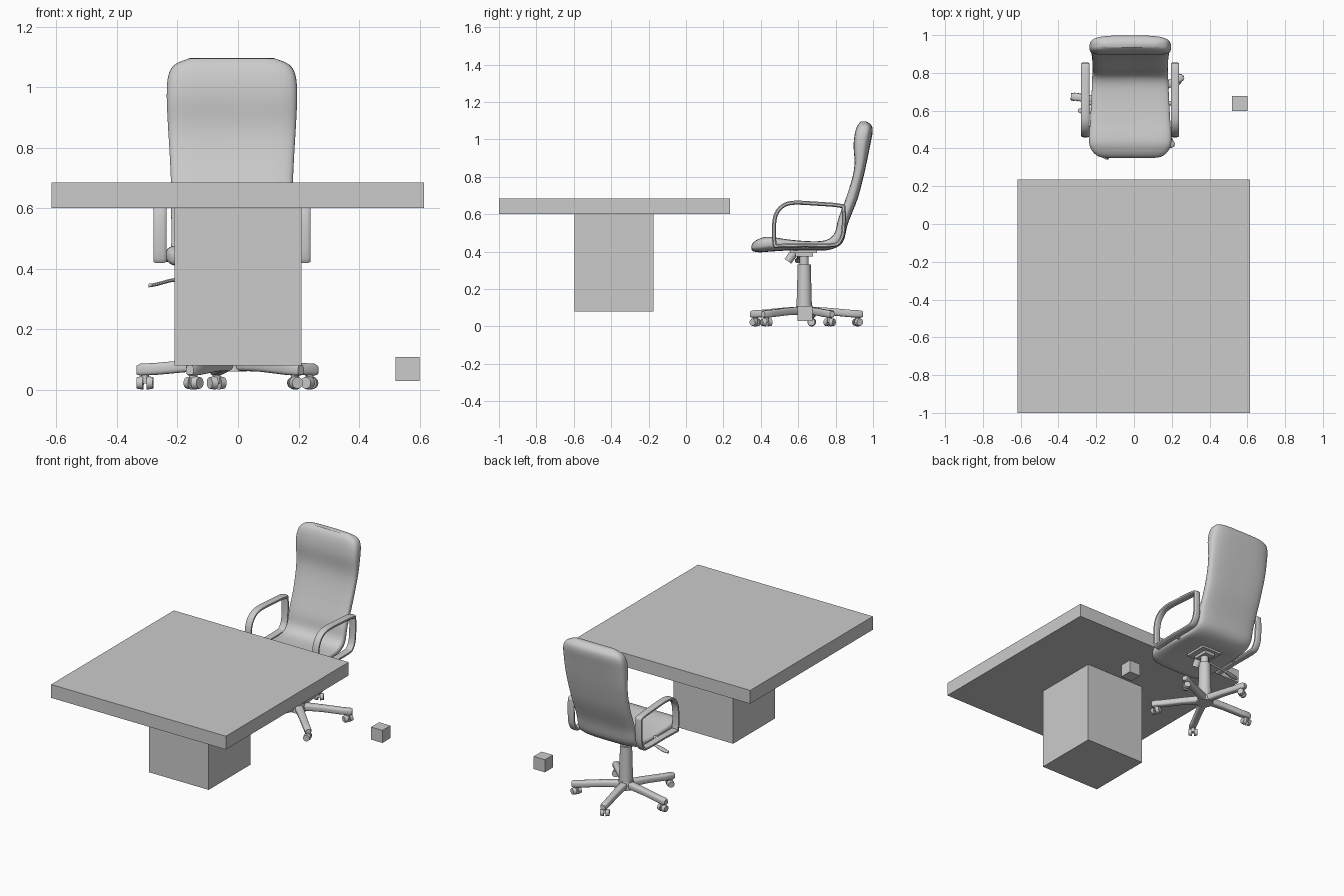
import bpy, bmesh, math
from mathutils import Vector, Matrix

if "Cube" in bpy.data.objects:
    bpy.data.objects.remove(bpy.data.objects["Cube"])

CX, CY = -0.02, 0.632          # chair column axis
grey = bpy.data.materials.new("plain grey")
grey.diffuse_color = (0.6, 0.6, 0.6, 1)
grey.use_nodes = True
grey.node_tree.nodes["Principled BSDF"].inputs["Base Color"].default_value = grey.diffuse_color


def finish(name, bm, smooth=True):
    bmesh.ops.recalc_face_normals(bm, faces=bm.faces)
    me = bpy.data.meshes.new(name)
    bm.to_mesh(me)
    bm.free()
    me.materials.append(grey)
    ob = bpy.data.objects.new(name, me)
    bpy.context.collection.objects.link(ob)
    if smooth:
        bpy.ops.object.select_all(action='DESELECT')
        ob.select_set(True)
        bpy.context.view_layer.objects.active = ob
        bpy.ops.object.shade_smooth_by_angle(angle=math.radians(40))
    return ob


def box(name, lo, hi):
    lo, hi = Vector(lo), Vector(hi)
    bm = bmesh.new()
    bmesh.ops.create_cube(bm, size=1)
    for v in bm.verts:
        v.co = (lo + hi) / 2 + Vector(a * b for a, b in zip(v.co, hi - lo))
    return finish(name, bm, False)


def tube(name, a, b, r1, r2, sides=24):
    a, b = Vector(a), Vector(b)
    bm = bmesh.new()
    m = Matrix.Translation((a + b) / 2) @ (b - a).to_track_quat('Z', 'Y').to_matrix().to_4x4()
    bmesh.ops.create_cone(bm, cap_ends=True, segments=sides, radius1=r1,
                          radius2=r2, depth=(b - a).length, matrix=m)
    return finish(name, bm)


def loft(name, rings, closed=False):
    bm = bmesh.new()
    rows = [[bm.verts.new(p) for p in ring] for ring in rings]
    n = len(rows[0])
    for i in range(len(rows) if closed else len(rows) - 1):
        a, b = rows[i], rows[(i + 1) % len(rows)]
        for j in range(n):
            bm.faces.new((a[j], a[(j + 1) % n], b[(j + 1) % n], b[j]))
    if not closed:
        bm.faces.new(rows[0])
        bm.faces.new(rows[-1])
    return finish(name, bm)


def oval(n, power):
    """Unit rounded-square outline."""
    out = []
    for k in range(n):
        t = 2 * math.pi * (k + 0.5) / n
        c, s = math.cos(t), math.sin(t)
        out.append((math.copysign(abs(c) ** power, c), math.copysign(abs(s) ** power, s)))
    return out


def spline(pts, steps, closed=False):
    """Catmull-Rom through points of any size."""
    n, out = len(pts), []
    at = (lambda i: pts[i % n]) if closed else (lambda i: pts[max(0, min(n - 1, i))])
    for i in range(n if closed else n - 1):
        for s in range(steps):
            t = s / steps
            out.append([0.5 * (2 * b + (c - a) * t + (2 * a - 5 * b + 4 * c - d) * t * t
                               + (3 * b - a - 3 * c + d) * t ** 3)
                        for a, b, c, d in zip(at(i - 1), at(i), at(i + 1), at(i + 2))])
    return out if closed else out + [list(pts[-1])]


# Table and small block
box("table_top", (-0.617, -1.0, 0.60), (0.615, 0.235, 0.685))
box("table_pedestal", (-0.21, -0.595, 0.08), (0.21, -0.175, 0.60))
box("small_block", (0.52, 0.597, 0.028), (0.60, 0.677, 0.108))

# Upholstered shell: upper y, z / lower y, z / half width, from seat nose to headrest
stations = [
    (0.348, 0.425, 0.350, 0.415, 0.12), (0.360, 0.455, 0.358, 0.402, 0.17),
    (0.395, 0.480, 0.395, 0.396, 0.207), (0.445, 0.490, 0.450, 0.400, 0.219),
    (0.550, 0.472, 0.555, 0.406, 0.212), (0.660, 0.462, 0.670, 0.406, 0.206),
    (0.745, 0.468, 0.770, 0.410, 0.202), (0.788, 0.505, 0.838, 0.450, 0.201),
    (0.808, 0.580, 0.866, 0.550, 0.201), (0.848, 0.690, 0.917, 0.680, 0.202),
    (0.880, 0.790, 0.948, 0.795, 0.207), (0.892, 0.870, 0.967, 0.880, 0.212),
    (0.884, 0.965, 0.986, 0.975, 0.216), (0.890, 1.030, 0.998, 1.040, 0.211),
    (0.906, 1.072, 0.992, 1.075, 0.190), (0.930, 1.094, 0.965, 1.096, 0.140)]
rings = []
for y1, z1, y2, z2, w in spline(stations, 4):
    top, low = Vector((0, y1, z1)), Vector((0, y2, z2))
    ring = []
    for u, v in oval(36, 0.6):
        p = (top + low) / 2 + (top - low) / 2 * v
        if v > 0:                       # slight hollow along the middle
            p -= (top - low) * 0.14 * (1 - u * u)
        ring.append((CX + u * w, p.y, p.z))
    rings.append(ring)
loft("seat_and_back", rings)

# Closed strap armrests
path = [(0.475, 0.436), (0.470, 0.52), (0.480, 0.595), (0.515, 0.642), (0.575, 0.661),
        (0.70, 0.656), (0.825, 0.645), (0.843, 0.622), (0.840, 0.50), (0.815, 0.446),
        (0.77, 0.434), (0.62, 0.434), (0.495, 0.431)]
loop = [Vector((0, *p)) for p in spline(path, 5, True)]
for side, tag in ((-1, "left"), (1, "right")):
    rings = []
    for i, p in enumerate(loop):
        d = (loop[(i + 1) % len(loop)] - loop[i - 1]).normalized()
        nrm = Vector((0, -d.z, d.y))
        rings.append([p + nrm * v * 0.011 + Vector((CX + side * 0.238 + u * 0.022, 0, 0))
                      for u, v in oval(12, 0.6)])
    loft(tag + "_armrest", rings, True)
    # short fixing between strap and seat
    tube(tag + "_armrest_fixing", (CX + side * 0.17, 0.64, 0.434),
         (CX + side * 0.235, 0.64, 0.434), 0.012, 0.012, 12)

# Column and tilt mechanism
tube("column_sleeve", (CX, CY, 0.07), (CX, CY, 0.33), 0.042, 0.035)
tube("gas_lift", (CX, CY, 0.32), (CX, CY, 0.395), 0.024, 0.024)
box("mount_plate", (CX - 0.07, 0.555, 0.393), (CX + 0.07, 0.70, 0.409))
box("mechanism_body", (CX - 0.035, 0.585, 0.375), (CX + 0.035, 0.68, 0.395))
tube("tilt_knob", (CX, 0.578, 0.395), (CX, 0.545, 0.348), 0.022, 0.022, 16)
tube("lever_rod", (CX, 0.60, 0.385), (-0.215, 0.60, 0.362), 0.006, 0.006, 10)
lever = [(-0.20, 0.365, 0.006), (-0.23, 0.359, 0.016), (-0.27, 0.348, 0.018), (-0.296, 0.344, 0.008)]
loft("lever_paddle", [[(x, 0.60 + u * w, z + v * 0.006) for u, v in oval(12, 0.8)]
                      for x, z, w in spline(lever, 3)])

# Five-legged base with twin-wheel casters
tube("base_hub", (CX, CY, 0.06), (CX, CY, 0.112), 0.05, 0.043)
section = [(0.02, 0.085, 0.024, 0.022), (0.14, 0.079, 0.021, 0.020),
           (0.25, 0.069, 0.020, 0.020), (0.305, 0.066, 0.020, 0.020), (0.317, 0.065, 0.014, 0.015)]
for k in range(5):
    a = math.radians(28 + 72 * k)
    out, across = Vector((math.cos(a), math.sin(a), 0)), Vector((-math.sin(a), math.cos(a), 0))
    hub = Vector((CX, CY, 0))
    up = Vector((0, 0, 1))
    loft(f"base_leg_{k + 1}", [[hub + out * r + across * u * w + up * (z + v * h)
                                for u, v in oval(16, 0.6)] for r, z, w, h in section])
    c = hub + out * 0.290
    tube(f"caster_stem_{k + 1}", c + up * 0.02, c + up * 0.06, 0.013, 0.013, 12)
    turn = a + 0.6 + 1.3 * k          # casters swivel freely
    axle = Vector((math.cos(turn), math.sin(turn), 0))
    for s in (-1, 1):
        m = c + up * 0.0225
        tube(f"caster_wheel_{k + 1}_{'a' if s < 0 else 'b'}",
             m + axle * s * 0.006, m + axle * s * 0.027, 0.0225, 0.019, 20)
